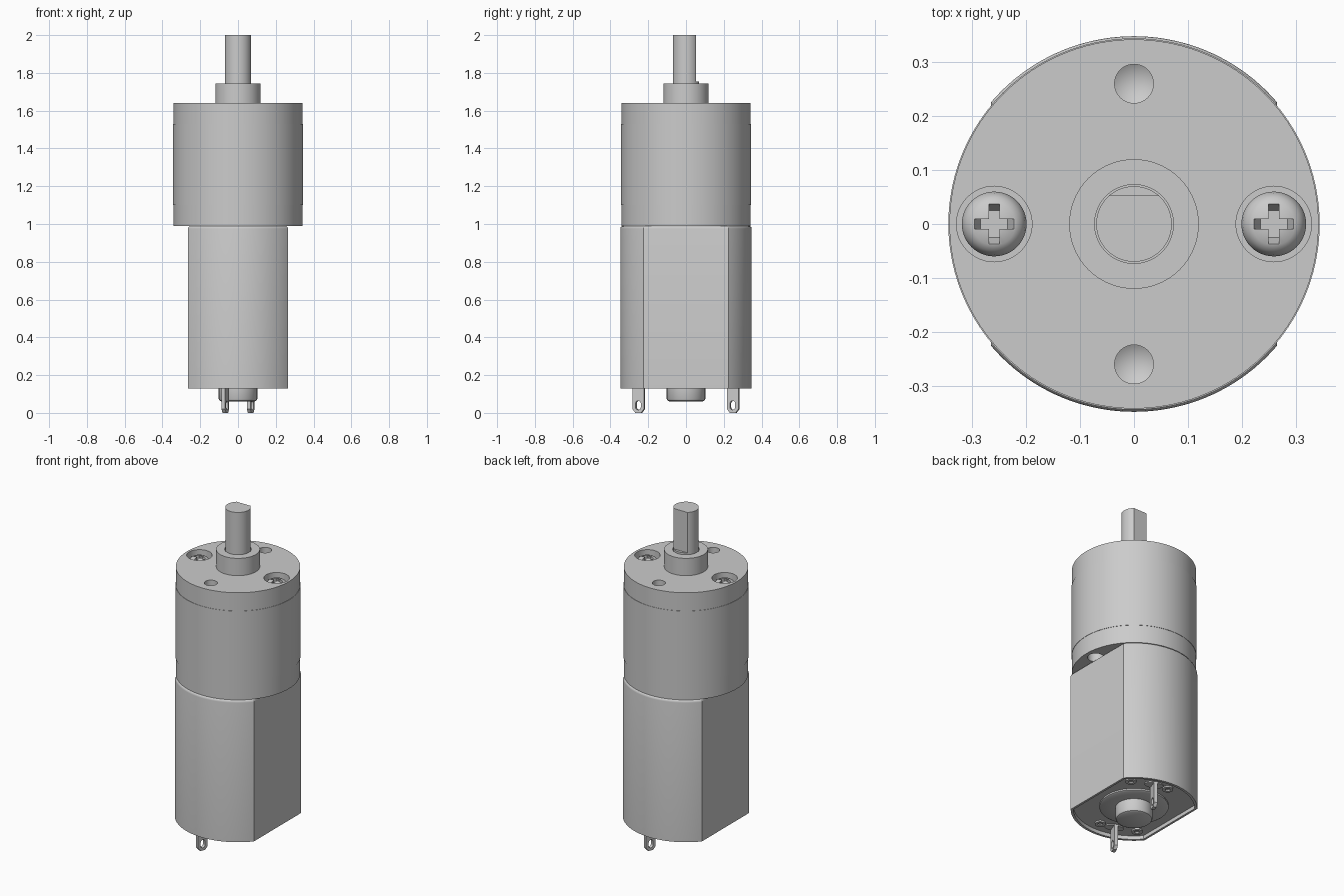
import bpy, bmesh
from math import pi, sin, cos, acos, radians
from mathutils import Matrix, Vector

if "Cube" in bpy.data.objects:
    bpy.data.objects.remove(bpy.data.objects["Cube"], do_unlink=True)

grey = bpy.data.materials.new("metal grey")
grey.use_nodes = True
colour = (0.6, 0.6, 0.6, 1)
grey.diffuse_color = colour
for node in grey.node_tree.nodes:
    if node.type == 'BSDF_PRINCIPLED':
        node.inputs["Base Color"].default_value = colour


def finish(name, bm, matrix=Matrix()):
    bmesh.ops.recalc_face_normals(bm, faces=bm.faces)
    mesh = bpy.data.meshes.new(name)
    bm.to_mesh(mesh)
    bm.free()
    mesh.transform(matrix)
    mesh.materials.append(grey)
    ob = bpy.data.objects.new(name, mesh)
    bpy.context.collection.objects.link(ob)
    return ob


def lathe(name, profile, x=0, y=0, steps=96):
    """Revolve (radius, height) points around a vertical axis."""
    bm = bmesh.new()
    verts = [bm.verts.new((r, 0, z)) for r, z in profile]
    edges = [bm.edges.new(pair) for pair in zip(verts, verts[1:])]
    bmesh.ops.spin(bm, geom=verts + edges, cent=(0, 0, 0), axis=(0, 0, 1),
                   angle=2 * pi, steps=steps)
    bmesh.ops.remove_doubles(bm, verts=bm.verts, dist=1e-5)
    return finish(name, bm, Matrix.Translation((x, y, 0)))


def rod(name, r, z0, z1, x=0, y=0, steps=48):
    return lathe(name, [(0, z0), (r, z0), (r, z1), (0, z1)], x, y, steps)


def prism(name, outline, z0, z1, matrix=Matrix(), round_top=0):
    bm = bmesh.new()
    base = bm.faces.new([bm.verts.new((x, y, z0)) for x, y in outline])
    out = bmesh.ops.extrude_face_region(bm, geom=[base])["geom"]
    bmesh.ops.translate(bm, vec=(0, 0, z1 - z0),
                        verts=[g for g in out if isinstance(g, bmesh.types.BMVert)])
    if round_top:
        rim = [e for e in bm.edges if all(v.co.z > z1 - 1e-5 for v in e.verts)]
        bmesh.ops.bevel(bm, geom=rim, offset=round_top, segments=4,
                        profile=0.5, affect='EDGES')
    return finish(name, bm, matrix)


def cut(ob, *cutters):
    for cutter in cutters:
        mod = ob.modifiers.new("cut", 'BOOLEAN')
        mod.operation = 'DIFFERENCE'
        mod.solver = 'EXACT'
        mod.object = cutter
        bpy.context.view_layer.objects.active = ob
        bpy.ops.object.modifier_apply(modifier=mod.name)
        bpy.data.objects.remove(cutter, do_unlink=True)


def two_flats(r, half, n=40):
    """Circle outline trimmed flat at x = +half and x = -half."""
    a = acos(half / r)
    arc = [a + (pi - 2 * a) * i / n for i in range(n + 1)]
    return [(r * cos(t + k), r * sin(t + k)) for k in (0, pi) for t in arc]


def rectangle(w, d, x=0, y=0):
    return [(x - w, y - d), (x + w, y - d), (x + w, y + d), (x - w, y + d)]


# Motor can with a recessed underside
parts = []
motor = prism("motor_can", two_flats(0.348, 0.265), 0.13, 0.99, round_top=0.015)
cut(motor, prism("recess", two_flats(0.333, 0.252), 0.05, 0.152))
parts.append(motor)

# Rear bearing boss on its raised disc
parts.append(lathe("rear_bearing", [
    (0, 0.155), (0.19, 0.155), (0.19, 0.143), (0.18, 0.138), (0.102, 0.138),
    (0.102, 0.075), (0.097, 0.065), (0.087, 0.06), (0, 0.06)], steps=64))

# Gearbox: base plate, ring housing, front plate with boss
base = rod("gearbox_base", 0.342, 0.99, 1.1, steps=96)
ring = rod("gearbox_housing", 0.344, 1.1, 1.53, steps=96)
plate = lathe("gearbox_front_plate", [
    (0, 1.53), (0.342, 1.53), (0.342, 1.64), (0.12, 1.64), (0.12, 1.745),
    (0.073, 1.745), (0.073, 1.7), (0, 1.7)])
parts += [base, ring, plate]

# Output shaft with a flat on the back
shaft = rod("output_shaft", 0.07, 1.69, 2.0, steps=64)
cut(shaft, prism("flat", rectangle(0.1, 0.05, 0, 0.103), 1.755, 2.1))
parts.append(shaft)

for s in (-1, 1):
    # Drilled mounting holes with conical ends
    cut(plate, lathe("hole", [(0, 1.55), (0.036, 1.572), (0.036, 1.7), (0, 1.7)],
                     0, s * 0.26, 40))
    # Counterbores and underside holes for the screws
    cut(plate, rod("bore", 0.07, 1.575, 1.7, s * 0.259))
    cut(base, rod("bore", 0.045, 0.9, 1.05, s * 0.275))

    # Domed cross-head screw
    screw = lathe("screw", [(0, 1.57), (0.06, 1.57), (0.06, 1.59), (0.057, 1.605),
                            (0.05, 1.617), (0.04, 1.624), (0.02, 1.629), (0, 1.63)],
                  s * 0.259, 0, 48)
    for turn in (0, pi / 2):
        lengthwise = (Matrix.Translation((s * 0.259, 0, 0)) @ Matrix.Rotation(turn, 4, 'Z')
                      @ Matrix.Rotation(pi / 2, 4, 'X'))
        slot = [(-0.025, 1.595), (0.025, 1.595), (0.043, 1.64), (-0.043, 1.64)]
        cut(screw, prism("slot", slot, -0.0095, 0.0095, lengthwise))
    parts.append(screw)

    # Solder terminal with a long eyelet, in an oval insulator
    place = (Matrix.Translation((s * 0.067, s * 0.25, 0))
             @ Matrix.Rotation(radians(70), 4, 'Z'))
    upright = place @ Matrix.Rotation(pi / 2, 4, 'X')
    tab = [(-0.032, 0.16), (-0.032, 0.02), (-0.016, 0), (0.016, 0),
           (0.032, 0.02), (0.032, 0.16)]
    terminal = prism("terminal", tab, -0.01, 0.01, upright)
    eye = [(0.015 * cos(t), 0.04 + 0.009 * (1 if sin(t) > 0 else -1) + 0.015 * sin(t))
           for t in [(i + 0.5) * pi / 12 for i in range(24)]]
    cut(terminal, prism("eyelet", eye, -0.1, 0.1, upright))
    parts.append(terminal)
    oval = [(0.03 * cos(i * pi / 16), 0.055 * sin(i * pi / 16)) for i in range(32)]
    parts.append(prism("terminal_insulator", oval, 0.145, 0.16, place))

    # Small rivets on the end cap
    for x, y in ((0.19, 0.2), (-0.02, 0.265)):
        parts.append(lathe("end_cap_rivet", [
            (0, 0.155), (0.03, 0.155), (0.03, 0.143), (0.014, 0.143),
            (0.014, 0.151), (0, 0.151)], s * x, s * y, 24))

# Smooth round surfaces, keep machined edges sharp
bpy.ops.object.select_all(action='DESELECT')
for ob in parts:
    ob.select_set(True)
bpy.context.view_layer.objects.active = parts[0]
bpy.ops.object.shade_smooth_by_angle(angle=radians(30))
